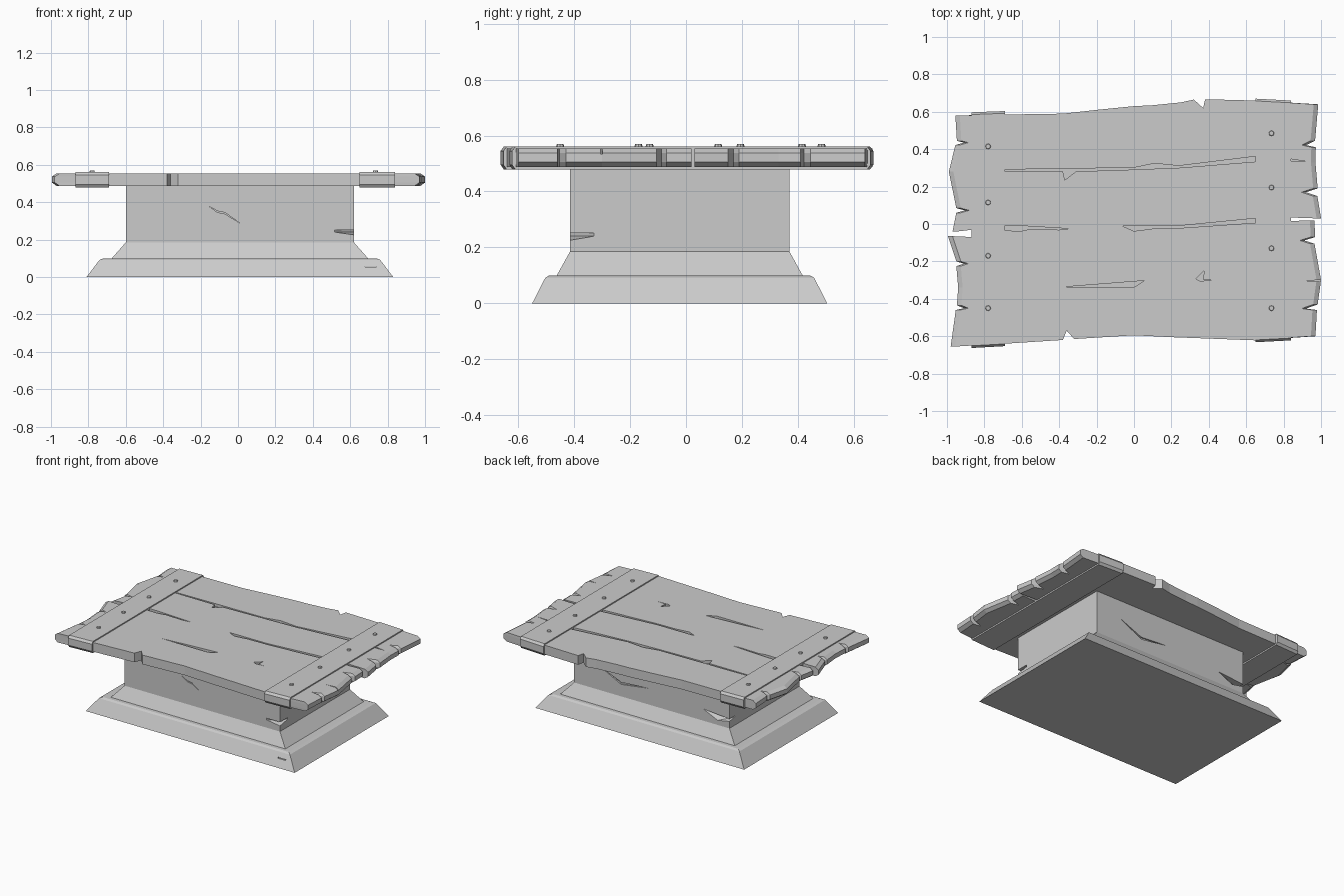
import bpy, bmesh
from mathutils import Vector

if "Cube" in bpy.data.objects:
    bpy.data.objects.remove(bpy.data.objects["Cube"])


def make(name, bm):
    bmesh.ops.recalc_face_normals(bm, faces=bm.faces)
    me = bpy.data.meshes.new(name)
    bm.to_mesh(me)
    bm.free()
    ob = bpy.data.objects.new(name, me)
    bpy.context.collection.objects.link(ob)
    return ob


def loft(name, rings):
    """Skin a stack of matching rings and cap both ends."""
    bm = bmesh.new()
    vs = [[bm.verts.new(p) for p in r] for r in rings]
    n = len(rings[0])
    for a, b in zip(vs, vs[1:]):
        for i in range(n):
            j = (i + 1) % n
            bm.faces.new((a[i], a[j], b[j], b[i]))
    bm.faces.new(vs[0][::-1])
    bm.faces.new(vs[-1])
    return make(name, bm)


def hull(name, pts):
    bm = bmesh.new()
    for p in pts:
        bm.verts.new(p)
    bmesh.ops.convex_hull(bm, input=bm.verts)
    return make(name, bm)


def carve(ob, cutters):
    """Subtract each cutter, then remove it."""
    bpy.context.view_layer.objects.active = ob
    for c in cutters:
        c.hide_render = True
        m = ob.modifiers.new("carve", 'BOOLEAN')
        m.operation, m.solver, m.object = 'DIFFERENCE', 'EXACT', c
        bpy.ops.object.modifier_apply(modifier=m.name)
        bpy.data.objects.remove(c)


def rect(x0, x1, y0, y1, z):
    return [(x0, y0, z), (x1, y0, z), (x1, y1, z), (x0, y1, z)]


# Stepped pedestal
pedestal = loft("pedestal", [
    rect(-.81, .83, -.55, .505, 0),
    rect(-.74, .76, -.503, .458, .092),
    rect(-.72, .74, -.488, .443, .10),
    rect(-.675, .695, -.462, .417, .10),
    rect(-.60, .62, -.415, .37, .185),
    rect(-.60, .62, -.415, .37, .50)])


def wall_crack(pts, y0, y1):
    return loft("cutter", [[(x, y, z) for x, z in pts] for y in (y0, y1)])


# Cracks and corner chips in the pedestal
carve(pedestal, [
    wall_crack([(-.155, .378), (-.11, .346), (-.07, .338), (.01, .288), (-.07, .345), (-.11, .353)], -.43, -.405),
    wall_crack([(.43, .36), (.25, .27), (.03, .30), (.25, .285)], .36, .39),
    wall_crack([(.68, .053), (.74, .053), (.74, .06), (.68, .06)], -.56, -.513),
    hull("cutter", [(.51, -.42, .252), (.51, -.42, .24), (.63, -.32, .252), (.63, -.32, .24),
                    (.64, -.43, .252), (.64, -.43, .22)]),
    hull("cutter", [(-.38, .375, .27), (-.5, .375, .215), (-.62, .39, .25), (-.62, .39, .235),
                    (-.62, .30, .25), (-.5, .35, .25)])])

# Plank top: ragged outline, counter-clockwise
front = [(-.98, -.655), (-.69, -.64), (-.38, -.62), (-.36, -.57), (-.32, -.615),
         (0, -.595), (.2, -.605), (.65, -.622), (.97, -.6)]
right = [(.978, -.46), (.92, -.452), (.982, -.43), (1, -.3), (.965, -.105), (.91, -.088),
         (.968, -.07), (.965, .02), (.83, .015), (.83, .035), (1, .03), (.98, .15),
         (.92, .17), (.982, .19), (.97, .33), (.972, .41), (.92, .422), (.968, .445)]
back = [(.985, .64), (.65, .66), (.38, .667), (.37, .62), (.32, .665), (.25, .65), (.1, .635),
        (0, .63), (-.2, .61), (-.38, .59), (-.7, .585), (-.955, .58)]
left = [(-.947, .445), (-.91, .435), (-.955, .422), (-.99, .28), (-.95, .085), (-.905, .073),
        (-.95, .06), (-.97, -.04), (-.86, -.03), (-.86, -.07), (-.995, -.065), (-.95, -.2),
        (-.91, -.212), (-.95, -.225), (-.94, -.34), (-.947, -.435), (-.91, -.45), (-.953, -.46)]
outline = front + right + back + left


def plank_ring(z, inset):
    ring = []
    for x, y in outline:
        if abs(x) > .9:
            x -= inset if x > 0 else -inset
        ring.append((x, y, z))
    return ring


top = loft("plank_top", [plank_ring(.488, .024), plank_ring(.505, 0),
                         plank_ring(.537, 0), plank_ring(.553, .024)])

# Seams and cracks in the planks
seams = [
    [(-.7, .291), (0, .301), (.11, .324), (.24, .311), (.67, .364), (.67, .335), (.25, .301),
     (0, .291), (-.31, .281), (-.37, .235), (-.38, .281), (-.7, .282)],
    [(-.72, -.008), (-.6, -.01), (-.35, -.025), (-.4, -.031), (-.55, -.026), (-.6, -.037), (-.72, -.035)],
    [(-.06, -.012), (.24, -.01), (.67, .032), (.67, .008), (.24, -.022), (.1, -.025), (0, -.038)],
    [(-.38, -.337), (.055, -.303), (0, -.338)],
    [(.33, -.293), (.375, -.25), (.37, -.298), (.43, -.302), (.35, -.304)],
    [(.82, .35), (.93, .333), (.82, .337)],
    [(.9, -.305), (1.02, -.307), (1.02, -.297)]]
carve(top, [loft("cutter", [[(x, y, z) for x, y in s] for z in (.533, .58)]) for s in seams])


def strap(name, x0, x1, yf0, yf1, yb0, yb1):
    """Band wrapped round the planks, chamfered on its ends."""
    prof = [(0, .478), (1, .478), (1, .56), (0, .56)]
    rings = []
    for x, yf, yb in ((x0, yf0, yb0), (x1, yf1, yb1)):
        c = .012
        rings.append([(x, yf + c, .478), (x, yf, .495), (x, yf, .545), (x, yf + c, .561),
                      (x, yb - c, .561), (x, yb, .545), (x, yb, .495), (x, yb - c, .478)])
    return loft(name, rings)


strap("left_strap", -.87, -.69, -.663, -.653, .597, .604)
strap("right_strap", .65, .84, -.632, -.622, .67, .66)

# Nail heads
for side, x, ys in (("left", -.78, (.415, .115, -.17, -.45)), ("right", .735, (.485, .195, -.13, -.45))):
    for i, y in enumerate(ys):
        bm = bmesh.new()
        bmesh.ops.create_cone(bm, cap_ends=True, segments=8, radius1=.017, radius2=.012, depth=.016)
        bmesh.ops.translate(bm, verts=bm.verts, vec=Vector((x, y, .561)))
        make(f"{side}_nail_{i + 1}", bm)
